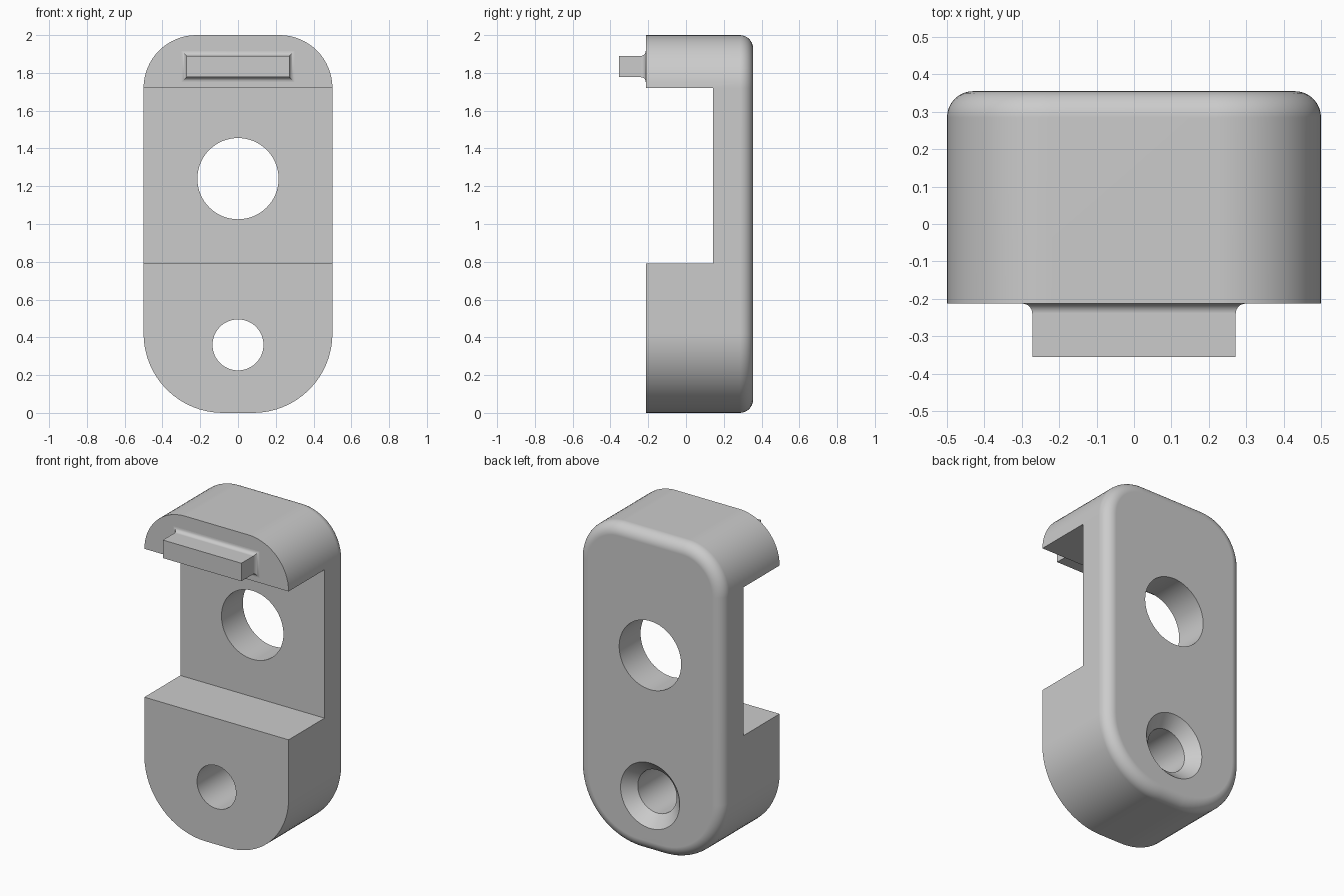
import bpy, bmesh
from math import sin, cos, pi, radians

cube = bpy.data.objects.get("Cube")
if cube:
    bpy.data.objects.remove(cube, do_unlink=True)

GREY = (0.6, 0.6, 0.6, 1)
mat = bpy.data.materials.new("light_grey")
mat.use_nodes = True
mat.diffuse_color = GREY
mat.node_tree.nodes["Principled BSDF"].inputs["Base Color"].default_value = GREY

FRONT, BACK = -0.213, 0.355
FILLET = 0.07
STEPS = 8


def loft(name, rings):
    """Closed solid through a list of matching point rings."""
    bm = bmesh.new()
    loops = [[bm.verts.new(p) for p in ring] for ring in rings]
    n = len(loops[0])
    for a, b in zip(loops, loops[1:]):
        for i in range(n):
            j = (i + 1) % n
            bm.faces.new((a[i], a[j], b[j], b[i]))
    bm.faces.new(loops[0])
    bm.faces.new(loops[-1])
    bmesh.ops.recalc_face_normals(bm, faces=bm.faces)
    mesh = bpy.data.meshes.new(name)
    bm.to_mesh(mesh)
    bm.free()
    mesh.materials.append(mat)
    obj = bpy.data.objects.new(name, mesh)
    bpy.context.collection.objects.link(obj)
    return obj


def outline(y, inset):
    """Rounded plate outline: tighter corners on top, wider at the bottom."""
    corners = [(0.22, 1.72, 0.28, 0), (-0.22, 1.72, 0.28, 1),
               (-0.08, 0.42, 0.42, 2), (0.08, 0.42, 0.42, 3)]
    pts = []
    for cx, cz, r, quarter in corners:
        for i in range(17):
            a = (quarter + i / 16) * pi / 2
            pts.append((cx + (r - inset) * cos(a), y, cz + (r - inset) * sin(a)))
    return pts


def circle(y, z, r, n=64):
    return [(r * cos(2 * pi * i / n), y, z + r * sin(2 * pi * i / n)) for i in range(n)]


def rectangle(y, hx, z0, z1):
    return [(-hx, y, z0), (hx, y, z0), (hx, y, z1), (-hx, y, z1)]


def activate(obj):
    bpy.ops.object.select_all(action="DESELECT")
    obj.select_set(True)
    bpy.context.view_layer.objects.active = obj


def cut(obj, cutter):
    mod = obj.modifiers.new("cut", "BOOLEAN")
    mod.operation, mod.solver, mod.object = "DIFFERENCE", "EXACT", cutter
    activate(obj)
    bpy.ops.object.modifier_apply(modifier=mod.name)
    bpy.data.objects.remove(cutter, do_unlink=True)


def smooth(obj):
    activate(obj)
    bpy.ops.object.shade_smooth_by_angle(angle=radians(32))
    mod = obj.modifiers.new("even_normals", "WEIGHTED_NORMAL")
    mod.keep_sharp = True


# Body with rounded back edge
rings = [outline(FRONT, 0)]
for i in range(STEPS + 1):
    a = i / STEPS * pi / 2
    rings.append(outline(BACK - FILLET + FILLET * sin(a), FILLET * (1 - cos(a))))
body = loft("body", rings)

# Wide notch across the front
cut(body, loft("notch_cutter", [rectangle(-1, 1, 0.79, 1.72), rectangle(0.143, 1, 0.79, 1.72)]))

# Large through hole
cut(body, loft("large_hole_cutter", [circle(-1, 1.24, 0.215), circle(1, 1.24, 0.215)]))

# Screw hole, countersunk from the back
cut(body, loft("screw_hole_cutter", [
    circle(-1, 0.36, 0.135), circle(BACK - 0.07, 0.36, 0.135),
    circle(BACK, 0.36, 0.205), circle(1, 0.36, 0.205)]))
smooth(body)

# Front tab with a concave fillet at its root
R = 0.026
sections = [(FRONT + 0.02, R)]
for i in range(STEPS + 1):
    a = i / STEPS * pi / 2
    sections.append((FRONT - R * (1 - cos(a)), R * (1 - sin(a))))
sections.append((-BACK, 0))
tab = loft("front_tab", [rectangle(y, 0.272 + g, 1.777 - g, 1.89 + g) for y, g in sections])
smooth(tab)
